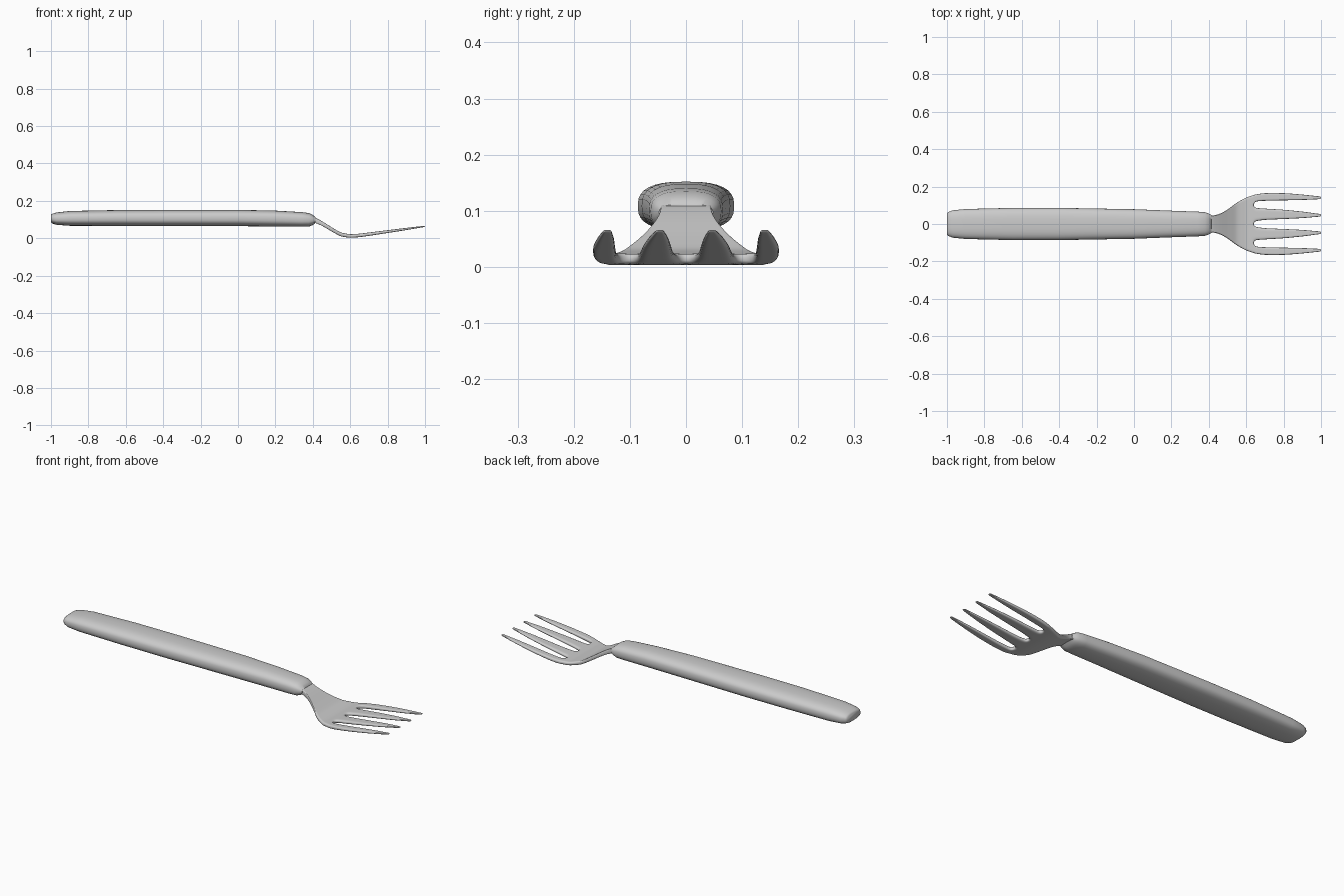
import bpy, bmesh, math

if "Cube" in bpy.data.objects:
    bpy.data.objects.remove(bpy.data.objects["Cube"])


def make_object(name, bm):
    bmesh.ops.recalc_face_normals(bm, faces=bm.faces)
    for f in bm.faces:
        f.smooth = True
    me = bpy.data.meshes.new(name)
    bm.to_mesh(me)
    bm.free()
    ob = bpy.data.objects.new(name, me)
    bpy.context.collection.objects.link(ob)
    return ob


def lerp(table, x):
    for (x0, v0), (x1, v1) in zip(table, table[1:]):
        if x <= x1:
            return v0 + (v1 - v0) * max(0, (x - x0) / (x1 - x0))
    return table[-1][1]


# Handle: rounded-rectangle sections lofted along x (x, half width, bottom, top)
sections = [(-1.0, .057, .086, .125), (-.992, .064, .079, .132), (-.97, .073, .072, .138),
            (-.9, .080, .067, .146), (-.65, .086, .066, .151), (-.4, .086, .065, .152),
            (0, .079, .065, .152), (.2, .071, .063, .148), (.34, .066, .062, .140),
            (.38, .063, .063, .135), (.4, .056, .071, .125), (.415, .048, .083, .112)]
bm = bmesh.new()
N = 32
rings = []
for x, w, lo, hi in sections:
    ring = []
    for i in range(N):
        a = 2 * math.pi * i / N
        c, s = math.cos(a), math.sin(a)
        y = w * math.copysign(abs(c) ** .75, c)
        z = (lo + hi) / 2 + (hi - lo) / 2 * math.copysign(abs(s) ** .75, s)
        ring.append(bm.verts.new((x, y, z)))
    rings.append(ring)
for r0, r1 in zip(rings, rings[1:]):
    for i in range(N):
        j = (i + 1) % N
        bm.faces.new((r0[i], r0[j], r1[j], r1[i]))
bm.faces.new(rings[0])
bm.faces.new(rings[-1])
handle = make_object("handle", bm)
bpy.context.view_layer.objects.active = handle
handle.select_set(True)
bpy.ops.object.shade_smooth_by_angle(angle=math.radians(50))

# Head: sheet of four strips, joined in the palm and split into tines
outer = [(.38, .046), (.43, .046), (.46, .054), (.5, .077), (.55, .115), (.6, .143),
         (.65, .159), (.7, .166), (.8, .166), (.9, .158), (1, .147)]
outer_in = [(.645, .120), (.7, .124), (.8, .126), (.9, .128), (1, .133)]
inner_out = [(.645, .087), (.7, .083), (.8, .077), (.9, .067), (1, .053)]
inner_in = [(.645, .014), (.7, .022), (.8, .026), (.9, .031), (1, .040)]
height = [(.38, .1), (.41, .098), (.45, .080), (.5, .048), (.55, .020), (.6, .012),
          (.65, .0155), (.7, .022), (.8, .036), (1, .064)]
thick = [(.38, .032), (.45, .024), (.6, .019), (.7, .018), (.9, .012), (1, .006)]
stations = [.38, .41, .43, .46, .5, .53, .55, .575, .6, .62, .638, .648, .67, .7,
            .75, .8, .85, .9, .95, .98, 1.0]
COLS = 3


def strip_edges(x):
    o = lerp(outer, x)
    if x < .64:
        return (0, o * .65), (o * .65, o)
    return (lerp(inner_in, x), lerp(inner_out, x)), (lerp(outer_in, x), o)


bm = bmesh.new()
for side in (1, -1):
    for k in (0, 1):
        layers = []
        for x in stations:
            a, b = strip_edges(x)[k]
            z, t = lerp(height, x), lerp(thick, x) / 2
            layers.append([[bm.verts.new((x, side * (a + (b - a) * i / COLS), z + d))
                            for i in range(COLS + 1)] for d in (-t, t)])
        for n, (p, q) in enumerate(zip(layers, layers[1:])):
            for d in (0, 1):
                for i in range(COLS):
                    bm.faces.new((p[d][i], p[d][i + 1], q[d][i + 1], q[d][i]))
            # walls along the free edges only
            closed = stations[n + 1] < .64
            for i in (0, COLS):
                if not closed or (k == 1 and i == COLS):
                    bm.faces.new((p[0][i], q[0][i], q[1][i], p[1][i]))
        for end in (layers[0], layers[-1]):
            for i in range(COLS):
                bm.faces.new((end[0][i], end[0][i + 1], end[1][i + 1], end[1][i]))
bmesh.ops.remove_doubles(bm, verts=bm.verts, dist=.0003)
head = make_object("fork_head", bm)
sub = head.modifiers.new("smooth", "SUBSURF")
sub.levels = sub.render_levels = 2
